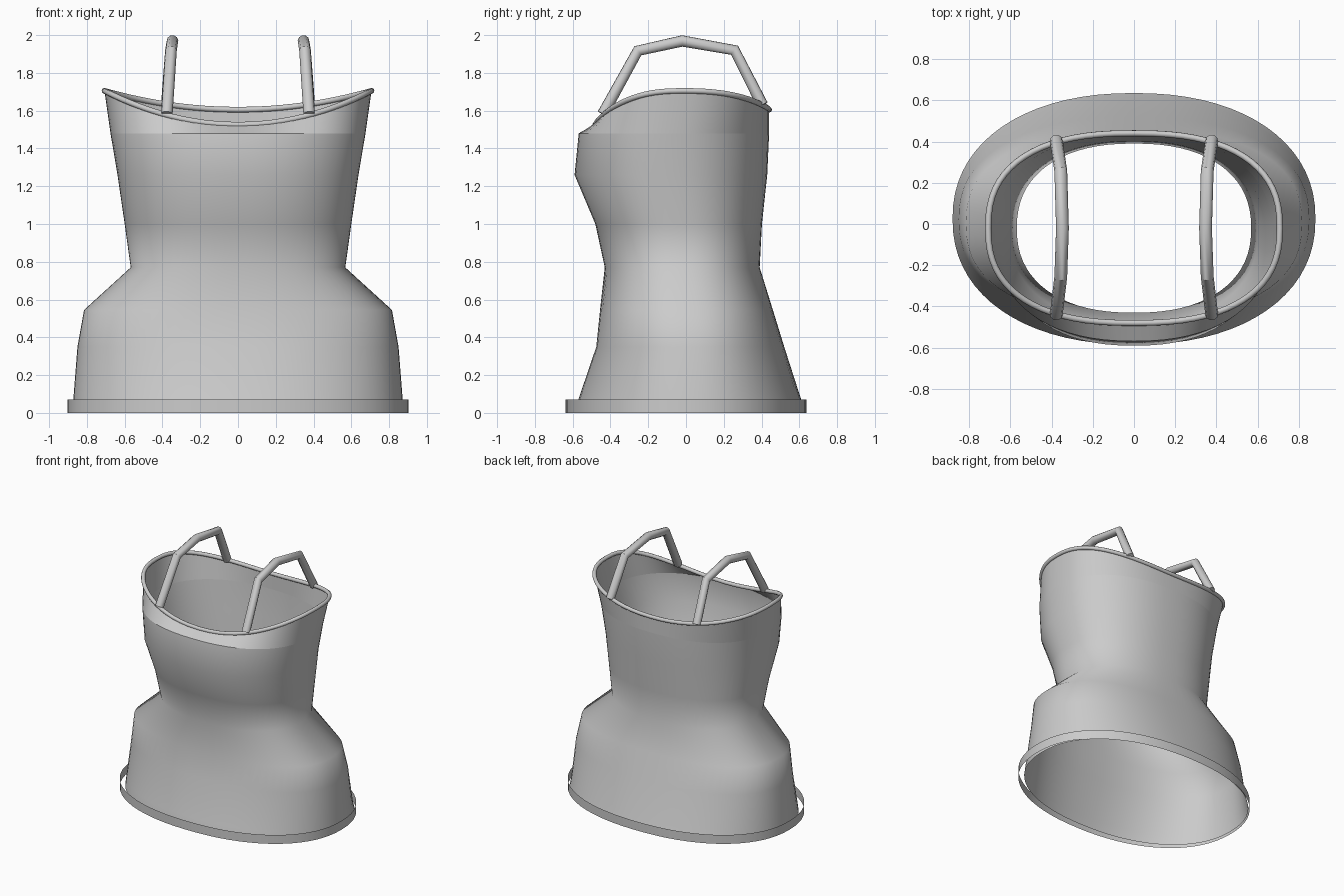
import bpy, bmesh, math

if "Cube" in bpy.data.objects:
    bpy.data.objects.remove(bpy.data.objects["Cube"])

SEG = 72
grey = bpy.data.materials.new("plain grey")
grey.diffuse_color = (0.6, 0.6, 0.6, 1)
grey.use_nodes = True
grey.node_tree.nodes["Principled BSDF"].inputs["Base Color"].default_value = grey.diffuse_color


def ring(z, half_w, front, back, n=2.3):
    """Rounded oval; separate front and back depths meet at the sides."""
    mid, depth = (front + back) / 2, (back - front) / 2
    pts = []
    for i in range(SEG):
        a = 2 * math.pi * i / SEG
        c, s = math.cos(a), math.sin(a)
        pts.append((half_w * math.copysign(abs(c) ** (2 / n), c),
                    mid + depth * math.copysign(abs(s) ** (2 / n), s), z))
    return pts


def finish(obj, angle):
    obj.data.materials.append(grey)
    bpy.ops.object.select_all(action='DESELECT')
    obj.select_set(True)
    bpy.context.view_layer.objects.active = obj
    bpy.ops.object.shade_smooth_by_angle(angle=math.radians(angle))
    return obj


def loft(name, rings, angle=60):
    bm = bmesh.new()
    rows = [[bm.verts.new(p) for p in r] for r in rings]
    for lo, hi in zip(rows, rows[1:]):
        for i in range(SEG):
            j = (i + 1) % SEG
            bm.faces.new((lo[i], lo[j], hi[j], hi[i]))
    me = bpy.data.meshes.new(name)
    bm.to_mesh(me)
    bm.free()
    obj = bpy.data.objects.new(name, me)
    bpy.context.collection.objects.link(obj)
    return finish(obj, angle)


def tube(name, pts, radius, closed=False):
    cu = bpy.data.curves.new(name, 'CURVE')
    cu.dimensions = '3D'
    cu.bevel_depth, cu.bevel_resolution = radius, 3
    cu.use_fill_caps = not closed
    sp = cu.splines.new('POLY')
    sp.points.add(len(pts) - 1)
    for p, co in zip(sp.points, pts):
        p.co = (*co, 1)
    sp.use_cyclic_u = closed
    obj = bpy.data.objects.new(name, cu)
    bpy.context.collection.objects.link(obj)
    bpy.ops.object.select_all(action='DESELECT')
    obj.select_set(True)
    bpy.context.view_layer.objects.active = obj
    bpy.ops.object.convert(target='MESH')
    return finish(bpy.context.object, 40)


# Bodice and flared skirt
bust = ring(1.48, 0.675, -0.568, 0.44)
loft("bodice_and_skirt", [
    ring(0.0, 0.88, -0.585, 0.635, 2.2),
    ring(0.07, 0.872, -0.57, 0.61, 2.2),
    ring(0.35, 0.85, -0.475, 0.52, 2.3),
    ring(0.545, 0.815, -0.455, 0.46, 2.4),
    ring(0.77, 0.568, -0.43, 0.39, 2.3),
    ring(1.0, 0.60, -0.48, 0.402, 2.3),
    ring(1.26, 0.638, -0.59, 0.43, 2.3),
    bust])

# Neckline dips at front and back and rises at the sides
neckline = []
for x, y, _ in ring(0, 0.707, -0.48, 0.44, 2.45):
    t = (x / 0.707) ** 2
    low = 1.525 if y < -0.02 else 1.605
    neckline.append((x, y, low + (1.705 - low) * t))
loft("neckline_yoke", [bust, neckline])
tube("neckline_piping", neckline, 0.015, closed=True)

# Hem band, an open strip around the skirt
loft("hem_band", [ring(z, 0.903, -0.638, 0.638, 2.2) for z in (0.0, 0.07)])

# Shoulder straps
path = [(0.377, -0.44, 1.582), (0.355, -0.255, 1.917), (0.347, -0.02, 1.969),
        (0.355, 0.257, 1.92), (0.377, 0.405, 1.63)]
for side, s in (("left", -1), ("right", 1)):
    tube(side + "_strap", [(s * x, y, z) for x, y, z in path], 0.031)
